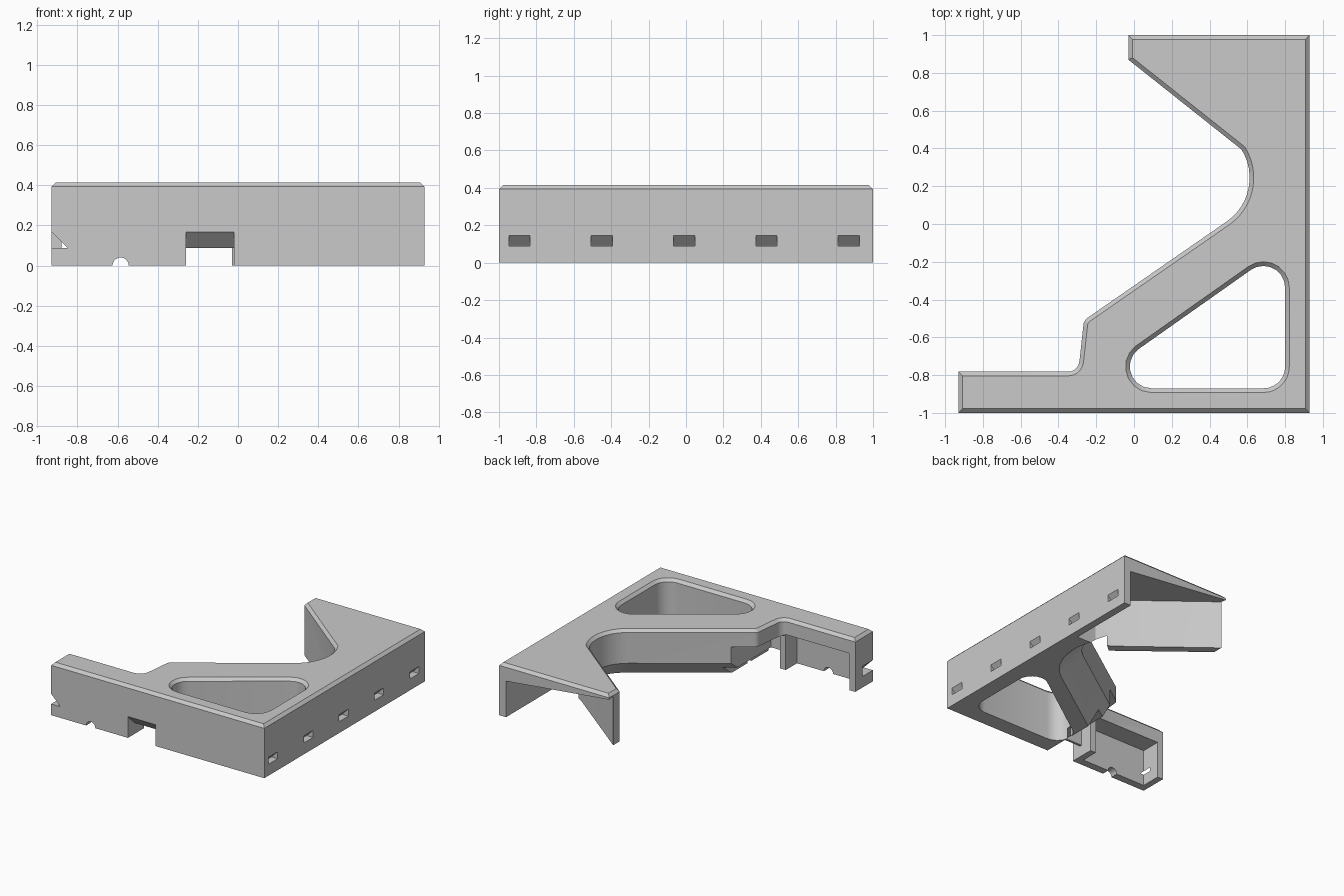
import bpy, bmesh, math
from mathutils import Vector

cube = bpy.data.objects.get("Cube")
if cube:
    bpy.data.objects.remove(cube, do_unlink=True)

HEIGHT, CHAMFER = 0.415, 0.022

grey = bpy.data.materials.new("plain grey")
grey.use_nodes = True
colour = (0.59, 0.59, 0.59, 1)
grey.diffuse_color = colour
grey.node_tree.nodes["Principled BSDF"].inputs["Base Color"].default_value = colour


def rounded(corners, steps=7):
    """Polygon of (x, y, radius) corners with filleted corners."""
    out = []
    for i, (x, y, r) in enumerate(corners):
        p = Vector((x, y))
        if r == 0:
            out.append(p)
            continue
        a = (Vector(corners[i - 1][:2]) - p).normalized()
        b = (Vector(corners[(i + 1) % len(corners)][:2]) - p).normalized()
        half = a.angle(b) / 2
        centre = p + (a + b).normalized() * r / math.sin(half)
        mid, side = -(a + b).normalized(), (b - a).normalized()
        for k in range(steps + 1):
            u = (2 * k / steps - 1) * (math.pi / 2 - half)
            out.append(centre + r * (mid * math.cos(u) + side * math.sin(u)))
    return out


def offset(points, dist):
    """Shift a polygon to the left of its direction of travel."""
    out = []
    for i, p in enumerate(points):
        d1 = (p - points[i - 1]).normalized()
        d2 = (points[(i + 1) % len(points)] - p).normalized()
        n1, n2 = Vector((-d1.y, d1.x)), Vector((-d2.y, d2.x))
        out.append(p + (n1 + n2) * dist / (1 + n1.dot(n2)))
    return out


def finish(name, bm):
    bmesh.ops.recalc_face_normals(bm, faces=bm.faces[:])
    mesh = bpy.data.meshes.new(name)
    bm.to_mesh(mesh)
    bm.free()
    mesh.materials.append(grey)
    obj = bpy.data.objects.new(name, mesh)
    bpy.context.collection.objects.link(obj)
    return obj


def loft(name, first, second):
    """Closed solid between two matching 3D loops."""
    bm = bmesh.new()
    a = [bm.verts.new(p) for p in first]
    b = [bm.verts.new(p) for p in second]
    n = len(a)
    bm.faces.new(a)
    bm.faces.new(b[::-1])
    for i in range(n):
        j = (i + 1) % n
        bm.faces.new((a[i], a[j], b[j], b[i]))
    bmesh.ops.triangulate(bm, faces=bm.faces[:])
    return finish(name, bm)


def box(name, x0, x1, y0, y1, z0, z1):
    base = [(x0, y0), (x1, y0), (x1, y1), (x0, y1)]
    return loft(name, [(*p, z0) for p in base], [(*p, z1) for p in base])


# Round bite in the outline, from the slanted wall to the brace
bite = []
for k in range(13):
    t = math.radians(32 - 87 * k / 12)
    bite.append(Vector((.33 + .282 * math.cos(t), .245 + .282 * math.sin(t))))

# Outline runs anticlockwise, window runs clockwise, so both chamfer the same way
outline = rounded([(-.93, -1, 0), (.93, -1, 0), (.93, 1, 0), (-.03, 1, 0), (-.03, .87, 0)]
                  + [(p.x, p.y, 0) for p in bite]
                  + [(-.265, -.51, .05), (-.295, -.782, .06), (-.93, -.782, 0)], 5)
window = rounded([(-.27, -.87, .115), (.80, -.115, .115), (.80, -.87, .115)])

# Bracket body with chamfered upper rims
bm = bmesh.new()
ends = {0: [], 1: []}
for loop in (outline, window):
    rings = []
    for pts, z in ((loop, 0), (loop, HEIGHT - CHAMFER), (offset(loop, CHAMFER), HEIGHT)):
        rings.append([bm.verts.new((p.x, p.y, z)) for p in pts])
    n = len(loop)
    for low, high in zip(rings, rings[1:]):
        for i in range(n):
            j = (i + 1) % n
            bm.faces.new((low[i], low[j], high[j], high[i]))
    for key, ring in ((0, rings[0]), (1, rings[-1])):
        ends[key] += [bm.edges.get((ring[i], ring[(i + 1) % n])) for i in range(n)]
for key, edges in ends.items():
    up = Vector((0, 0, 1 if key else -1))
    bmesh.ops.triangle_fill(bm, edges=edges, use_beauty=True, normal=up)
body = finish("bracket_body", bm)

cutters = []

# Open pocket behind the slanted wall, with a sloping ceiling
pocket = [(-.1, 1.005), (.585, .468), (.70, .40), (.87, .40), (.87, 1.1), (-.1, 1.1)]


def ceiling(x, y):
    return .385 - .17 * ((x + .03) * .617 + (y - .95) * .787)


cutters.append(loft("rear_pocket", [(x, y, -.1) for x, y in pocket],
                    [(x, y, ceiling(x, y)) for x, y in pocket]))

# Slanted underside that follows the bite and the diagonal brace
path = [Vector((-.03, .87))] + bite + [Vector((-.265, -.51)), Vector((-1.0, -1.01))]
outer, edge, inner = (offset(path, d)[1:-1] for d in (-.08, 0, .17))
cutters.append(loft("brace_underside",
                    [(*p, -.005) for p in outer] + [(*p, -.005) for p in inner[::-1]],
                    [(*p, .15) for p in outer] + [(*p, .15) for p in edge[::-1]]))

# Hollow of the narrow arm and the channels beside it
cutters.append(box("arm_recess", -.88, -.31, -.94, -.70, -.1, .29))
cutters.append(box("front_channel", -.26, -.02, -1.1, -.2, -.1, .088))
cutters.append(box("inner_channel", -.26, -.11, -.90, -.25, -.12, .28))
cutters.append(box("side_channel", -.37, -.15, -.80, -.30, -.11, .281))

# Sloped notch in the front wall
notch = [(-1.01, .08), (-.92, .08), (-.92, .088), (-1.01, .178)]
cutters.append(loft("front_notch", [(-.26, y, z) for y, z in notch],
                    [(-.02, y, z) for y, z in notch]))

# Wedge slit in the front corner of the arm end
slit = [(-.94, .088), (-.85, .088), (-.94, .178)]
cutters.append(loft("end_slit", [(x, -1.1, z) for x, z in slit],
                    [(x, -.87, z) for x, z in slit]))

# Half-round cable hole through the arm
arch = [(-.585 + .04 * math.cos(k * math.tau / 24), .04 * math.sin(k * math.tau / 24))
        for k in range(24)]
cutters.append(loft("arm_arch", [(x, -1.1, z) for x, z in arch],
                    [(x, -.7, z) for x, z in arch]))

# Wedge slots along the side wall
slot = [(.94, .09), (.875, .09), (.94, .155)]
for k in range(5):
    y = -.89 + k * .44
    cutters.append(loft("side_slot", [(x, y - .057, z) for x, z in slot],
                        [(x, y + .057, z) for x, z in slot]))

# Cut everything, then remove the cutters
bpy.context.view_layer.objects.active = body
for cutter in cutters:
    cutter.hide_render = True
    mod = body.modifiers.new(cutter.name, "BOOLEAN")
    mod.operation, mod.solver, mod.object = "DIFFERENCE", "EXACT", cutter
    bpy.ops.object.modifier_apply(modifier=mod.name)
for cutter in cutters:
    bpy.data.objects.remove(cutter, do_unlink=True)

bpy.ops.object.select_all(action="DESELECT")
body.select_set(True)
bpy.ops.object.shade_smooth_by_angle(angle=math.radians(25))
